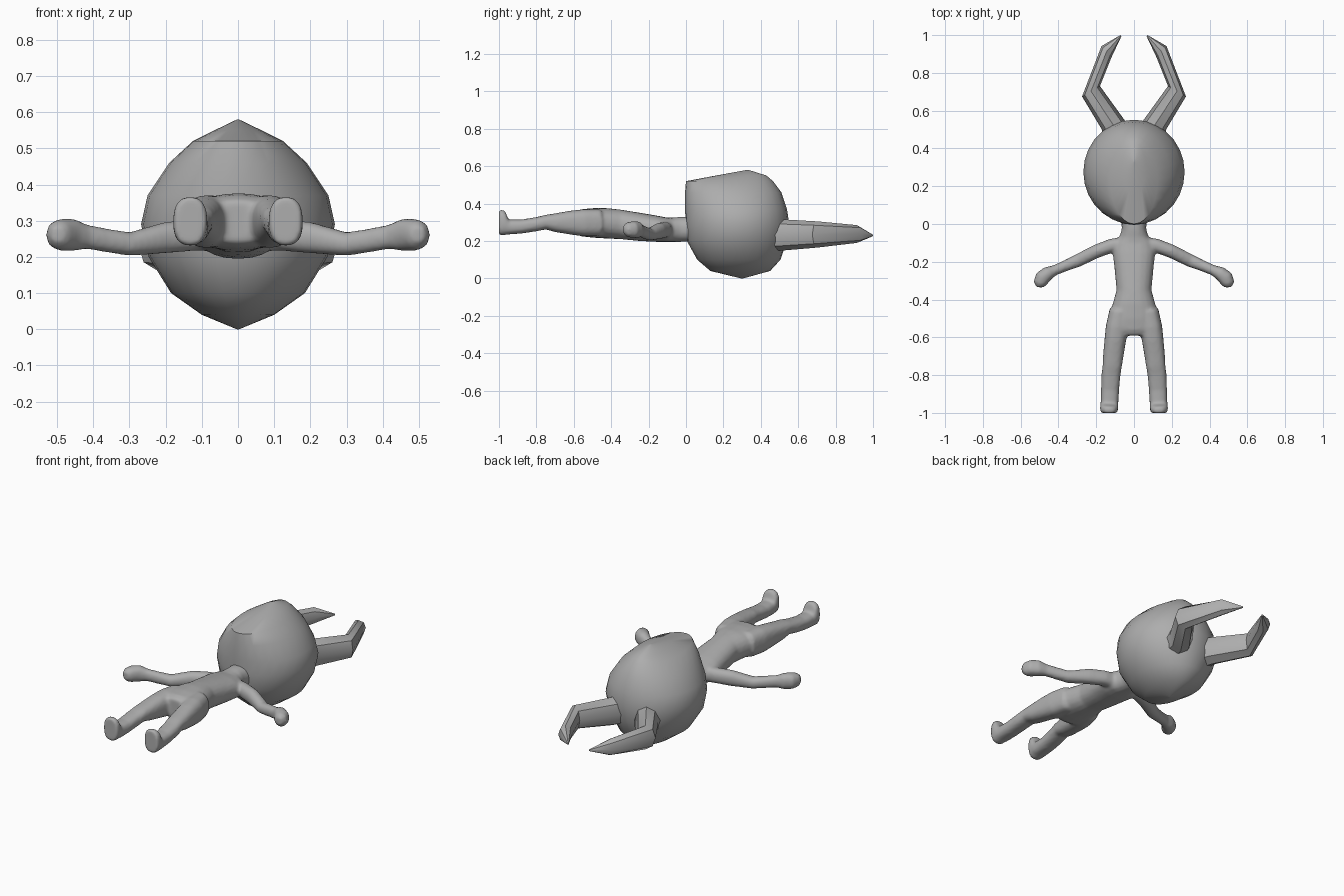
import bpy, bmesh, math
from mathutils import Vector

if "Cube" in bpy.data.objects:
    bpy.data.objects.remove(bpy.data.objects["Cube"])

grey = bpy.data.materials.new("plain grey")
grey.diffuse_color = (0.42, 0.42, 0.42, 1)
grey.use_nodes = True
grey.node_tree.nodes["Principled BSDF"].inputs["Base Color"].default_value = grey.diffuse_color


def loft(bm, rings):
    """Skin a list of equal-length point loops and cap both ends."""
    loops = [[bm.verts.new(p) for p in r] for r in rings]
    n = len(loops[0])
    for a, b in zip(loops, loops[1:]):
        for i in range(n):
            j = (i + 1) % n
            bm.faces.new((a[i], a[j], b[j], b[i]))
    bm.faces.new(loops[0])
    bm.faces.new(loops[-1])


def ellipse(c, u, v, n, power=1.0):
    """Loop around c with half axes u and v; power < 1 makes it boxier."""
    pts = []
    for i in range(n):
        t = 2 * math.pi * i / n
        ct, st = math.cos(t), math.sin(t)
        pts.append(c + u * math.copysign(abs(ct) ** power, ct)
                   + v * math.copysign(abs(st) ** power, st))
    return pts


def limb(bm, path, side=1, n=20, power=0.9):
    """Tube from (x, y, half width, z low, z high) stations."""
    cs = [Vector((s[0], s[1], 0)) for s in path]
    rings = []
    for i, (x, y, w, lo, hi) in enumerate(path):
        t = (cs[min(i + 1, len(cs) - 1)] - cs[max(i - 1, 0)]).normalized()
        c = Vector((x * side, y, (lo + hi) / 2))
        u = Vector((t.y * side, -t.x, 0)) * w
        rings.append(ellipse(c, u, Vector((0, 0, (hi - lo) / 2)), n, power))
    loft(bm, rings)


def finish(bm, name):
    bmesh.ops.remove_doubles(bm, verts=bm.verts, dist=0.0005)
    bmesh.ops.recalc_face_normals(bm, faces=bm.faces)
    me = bpy.data.meshes.new(name)
    bm.to_mesh(me)
    bm.free()
    ob = bpy.data.objects.new(name, me)
    bpy.context.collection.objects.link(ob)
    me.materials.append(grey)
    return ob


def shade(ob, angle):
    bpy.ops.object.select_all(action='DESELECT')
    bpy.context.view_layer.objects.active = ob
    ob.select_set(True)
    bpy.ops.object.shade_smooth_by_angle(angle=math.radians(angle))


# Head: stacked outlines (z, y near, y far, half width) with pointed top and bottom
bm = bmesh.new()
rings = []
for z, y0, y1, w in [(0.0, .295, .305, .003), (.04, .13, .45, .10), (.10, .06, .505, .185),
                     (.20, .005, .54, .247), (.29, -.002, .552, .268), (.37, -.005, .54, .25),
                     (.46, -.005, .51, .19), (.52, 0, .465, .125), (.55, .16, .43, .065),
                     (.58, .325, .335, .003)]:
    rings.append(ellipse(Vector((0, (y0 + y1) / 2, z)), Vector((w, 0, 0)),
                         Vector((0, (y1 - y0) / 2, 0)), 28))
loft(bm, rings)
shade(finish(bm, "head"), 50)

# Horns: outer point, inner point, z low, z high
bm = bmesh.new()
stations = [((.16, .42), (.02, .48), .15, .315), ((.17, .50), (.05, .55), .15, .315),
            ((.275, .675), (.18, .73), .165, .305), ((.172, .942), (.118, .885), .19, .285),
            ((.072, 1.0), (.066, .995), .225, .235)]
for s in (1, -1):
    rings = []
    for o, i, lo, hi in stations:
        c = Vector((s * (o[0] + i[0]) / 2, (o[1] + i[1]) / 2, (lo + hi) / 2))
        u = Vector((s * (o[0] - i[0]) / 2, (o[1] - i[1]) / 2, 0))
        rings.append(ellipse(c, u, Vector((0, 0, (hi - lo) / 2)), 8))
    loft(bm, rings)
shade(finish(bm, "horns"), 40)

# Body: torso, arms and legs fused into one smooth skin
bm = bmesh.new()
limb(bm, [(0, .10, .07, .20, .33), (0, -.03, .065, .195, .33), (0, -.07, .078, .195, .325),
          (0, -.10, .105, .195, .325), (0, -.15, .113, .195, .335), (0, -.25, .102, .20, .352),
          (0, -.35, .093, .21, .368), (0, -.42, .112, .213, .376), (0, -.50, .138, .218, .376),
          (0, -.56, .13, .225, .37), (0, -.59, .09, .24, .355)])
for s in (1, -1):
    # Arms ending in mitten hands
    limb(bm, [(.04, -.105, .04, .215, .305), (.12, -.115, .037, .217, .302),
              (.20, -.145, .036, .21, .297), (.30, -.195, .034, .203, .268),
              (.36, -.22, .029, .212, .278), (.42, -.245, .027, .222, .29),
              (.455, -.26, .036, .216, .306), (.485, -.285, .041, .216, .306),
              (.498, -.315, .035, .222, .30), (.50, -.335, .018, .24, .285)], s)
    # Legs with upturned feet
    limb(bm, [(.07, -.46, .06, .225, .37), (.09, -.55, .06, .225, .37),
              (.10, -.62, .057, .235, .362), (.11, -.70, .054, .248, .348),
              (.115, -.75, .051, .262, .34), (.122, -.80, .05, .252, .328),
              (.127, -.88, .048, .24, .315), (.13, -.95, .047, .235, .315),
              (.132, -.968, .048, .232, .363), (.132, -.99, .047, .23, .368),
              (.132, -1.0, .041, .235, .362)], s, power=.8)
body = finish(bm, "body")
rm = body.modifiers.new("fuse", 'REMESH')
rm.mode = 'VOXEL'
rm.voxel_size = 0.009
rm.use_smooth_shade = True
sm = body.modifiers.new("soften", 'SMOOTH')
sm.factor = 0.5
sm.iterations = 5
for p in body.data.polygons:
    p.use_smooth = True
